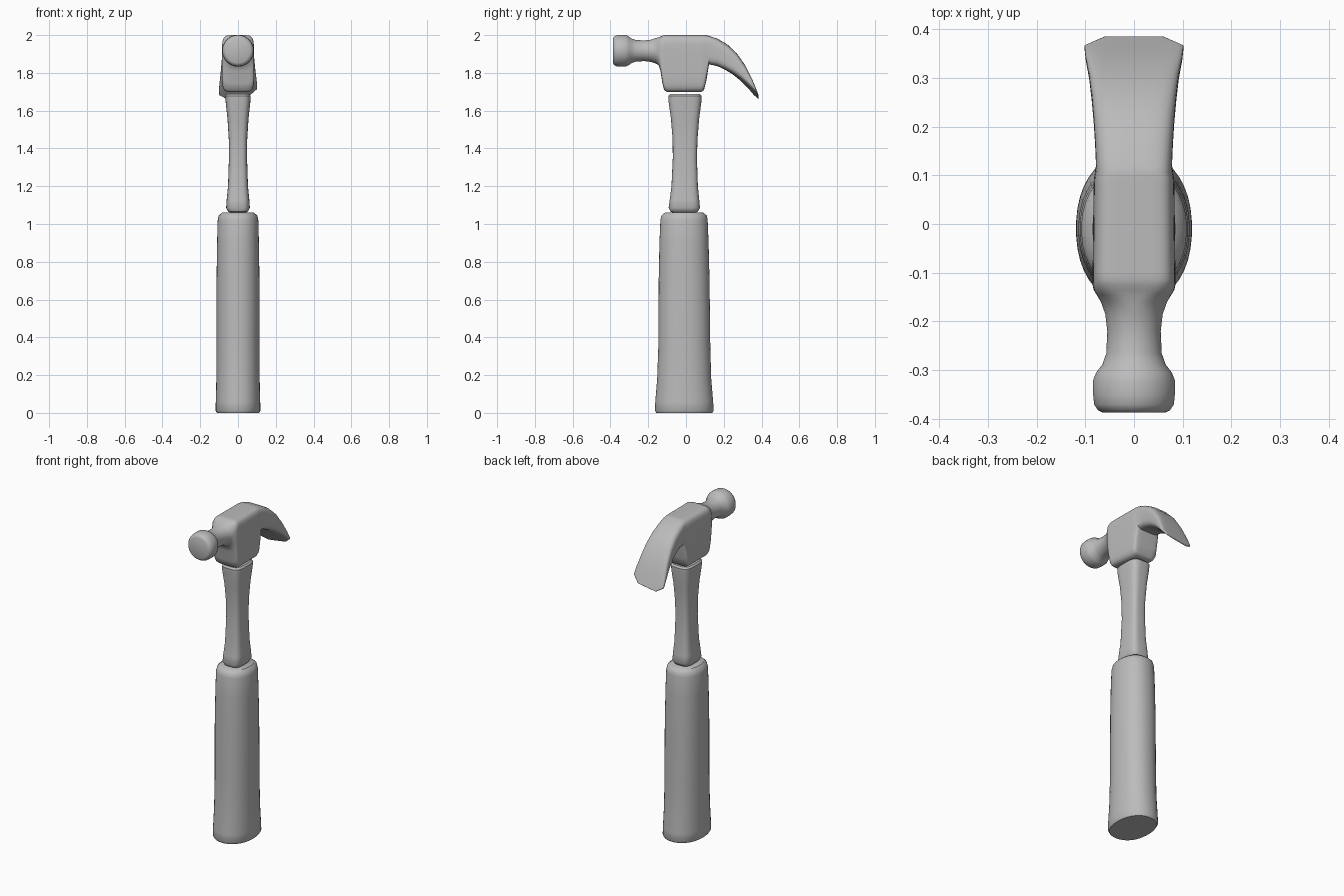
import bpy
import bmesh
from math import sin, cos, tau, copysign, radians
from mathutils import Vector

cube = bpy.data.objects.get("Cube")
if cube:
    bpy.data.objects.remove(cube, do_unlink=True)

grey = bpy.data.materials.new("plain_grey")
grey.use_nodes = True
colour = (0.5, 0.5, 0.5, 1)
grey.diffuse_color = colour
grey.node_tree.nodes["Principled BSDF"].inputs["Base Color"].default_value = colour


def loft(name, sections, sides=40, crease=40):
    """Skin rounded sections: two (y, z) ends, half width in x, squareness, side tilt."""
    bm = bmesh.new()
    rings = []
    for p, q, half, power, tilt in sections:
        a, b = Vector((0, *p)), Vector((0, *q))
        mid, arm = (a + b) / 2, (a - b) / 2
        ring = []
        for i in range(sides):
            t = tau * (i + 0.5) / sides
            x = half * copysign(abs(cos(t)) ** (2 / power), cos(t))
            k = copysign(abs(sin(t)) ** (2 / power), sin(t))
            ring.append(bm.verts.new(mid + arm * k + Vector((x, 0, tilt * x))))
        rings.append(ring)
    for r, s in zip(rings, rings[1:]):
        for i in range(sides):
            j = (i + 1) % sides
            bm.faces.new((r[i], r[j], s[j], s[i]))
    bm.faces.new(rings[0])
    bm.faces.new(rings[-1])
    bmesh.ops.recalc_face_normals(bm, faces=bm.faces)
    mesh = bpy.data.meshes.new(name)
    bm.to_mesh(mesh)
    bm.free()
    mesh.materials.append(grey)
    obj = bpy.data.objects.new(name, mesh)
    bpy.context.collection.objects.link(obj)
    bpy.ops.object.select_all(action="DESELECT")
    obj.select_set(True)
    bpy.context.view_layer.objects.active = obj
    bpy.ops.object.shade_smooth_by_angle(angle=radians(crease))
    return obj


def upright(power, rows):
    """Horizontal sections from rows of z, front y, back y, half width."""
    return [((f, z), (b, z), half, power, 0) for z, f, b, half in rows]


# Oval grip, flared at the butt
loft("grip", upright(2.2, [
    (0, -.158, .14, .112), (.012, -.165, .147, .119), (.06, -.163, .144, .118),
    (.18, -.153, .134, .115), (.35, -.147, .129, .114), (.7, -.145, .125, .114),
    (.9, -.141, .12, .111), (1.02, -.136, .115, .108), (1.045, -.13, .11, .102),
    (1.06, -.112, .092, .085)]))

# Waisted squarish shaft
loft("shaft", upright(3.6, [
    (1.055, -.05, .04, .03), (1.065, -.082, .062, .052), (1.085, -.092, .074, .063),
    (1.13, -.086, .07, .06), (1.2, -.077, .063, .053), (1.35, -.07, .058, .048),
    (1.45, -.071, .061, .049), (1.56, -.08, .07, .056), (1.65, -.093, .082, .066),
    (1.678, -.094, .083, .067), (1.688, -.085, .074, .058)]))

# Head: round striking face and neck
head = [((y, 1.917 + r), (y, 1.917 - r), r, 2, 0) for y, r in [
    (-.387, .064), (-.382, .074), (-.37, .082), (-.35, .084), (-.32, .084),
    (-.305, .078), (-.288, .065), (-.265, .057), (-.22, .055), (-.185, .059),
    (-.16, .068)]]

# Head: square block around the eye
head += [((y, top), (y, low), half, power, 0) for y, top, low, half, power in [
    (-.145, 1.988, 1.842, .077, 3), (-.135, 1.993, 1.81, .083, 4),
    (-.125, 1.997, 1.745, .085, 5), (-.115, 2, 1.708, .085, 6),
    (-.1, 2, 1.698, .085, 6), (.08, 2, 1.698, .083, 6),
    (.095, 2, 1.708, .082, 6), (.108, 2, 1.76, .08, 5)]]

# Head: curved claw thinning to a slightly rolled edge
head += [
    ((.118, 1.997), (.122, 1.845), .078, 5, 0),
    ((.165, 1.982), (.165, 1.836), .08, 4, 0),
    ((.22, 1.95), (.205, 1.818), .083, 4, 0),
    ((.27, 1.902), (.245, 1.795), .087, 4, .04),
    ((.315, 1.835), (.287, 1.763), .092, 4, .08),
    ((.35, 1.762), (.327, 1.727), .099, 4, .12),
    ((.37, 1.71), (.358, 1.695), .102, 4, .15),
    ((.385, 1.673), (.382, 1.67), .062, 4, .15)]
loft("claw_head", head, crease=50)
